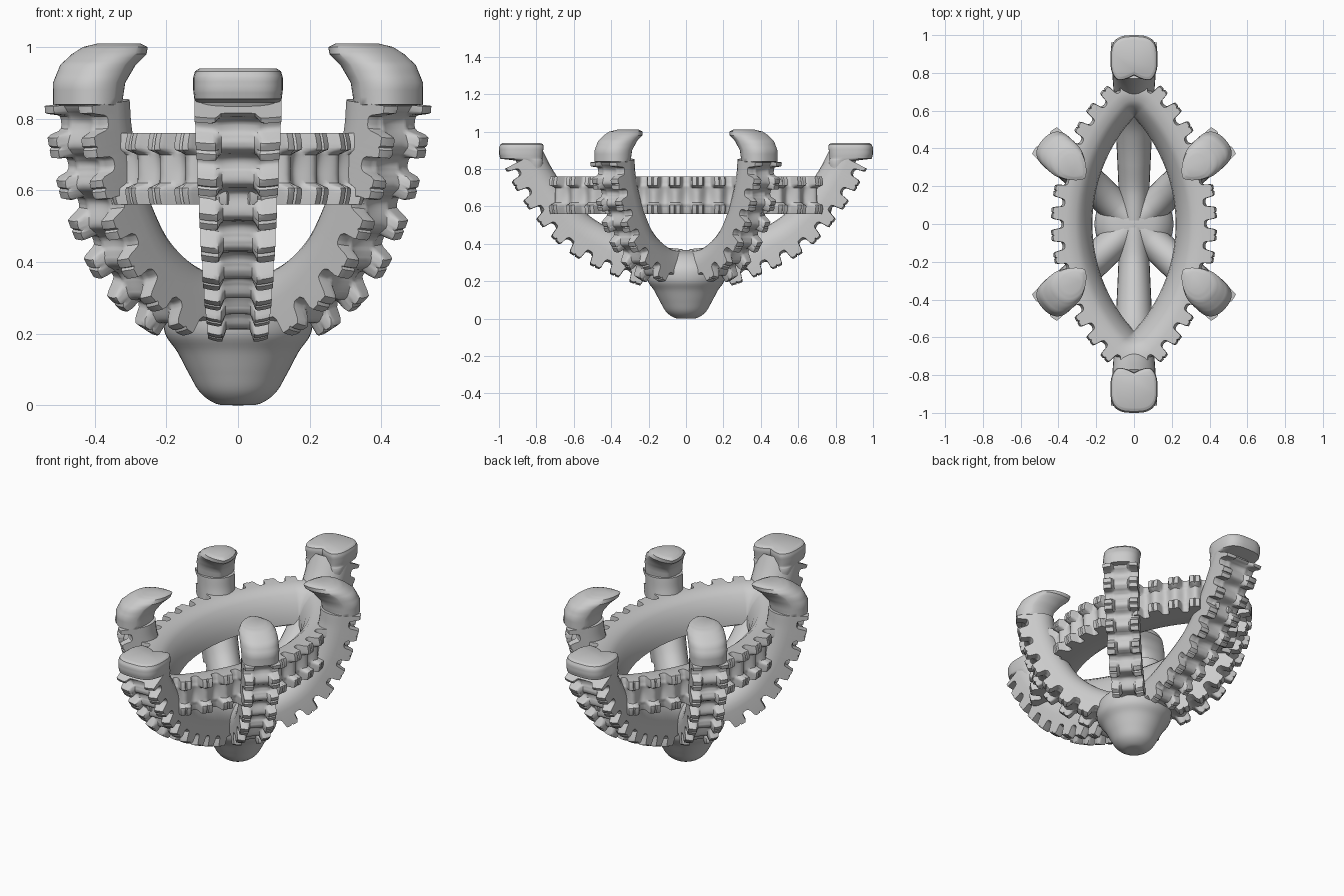
import bpy
import math
from mathutils import Vector

if "Cube" in bpy.data.objects:
    bpy.data.objects.remove(bpy.data.objects["Cube"])

PITCH = 0.11
STEPS = 22
# positions across the toothed outer face (clustered at the channel edges)
ACROSS = [1, .96, .85, .7, .6, .53, .46, .39, .3, .15, 0,
          -.15, -.3, -.39, -.46, -.53, -.6, -.7, -.85, -.96, -1]


def make(name, verts, faces, angle=35):
    me = bpy.data.meshes.new(name)
    me.from_pydata([tuple(v) for v in verts], [], faces)
    ob = bpy.data.objects.new(name, me)
    bpy.context.collection.objects.link(ob)
    bpy.ops.object.select_all(action='DESELECT')
    ob.select_set(True)
    bpy.context.view_layer.objects.active = ob
    bpy.ops.object.mode_set(mode='EDIT')
    bpy.ops.mesh.select_all(action='SELECT')
    bpy.ops.mesh.normals_make_consistent(inside=False)
    bpy.ops.object.mode_set(mode='OBJECT')
    bpy.ops.object.shade_smooth_by_angle(angle=math.radians(angle))
    return ob


def loft(name, rings, closed=False):
    n, m = len(rings[0]), len(rings)
    verts = [p for r in rings for p in r]
    faces = []
    for i in range(m if closed else m - 1):
        a, b = i * n, ((i + 1) % m) * n
        for j in range(n):
            k = (j + 1) % n
            faces.append((a + j, a + k, b + k, b + j))
    if not closed:
        faces += [tuple(range(n))[::-1], tuple(range((m - 1) * n, m * n))]
    return make(name, verts, faces)


def cut_depth(phase, v):
    # U-shaped side scallops, a shallow slit in every tooth, a scooped stone channel
    d = abs(phase % 1 - .5)
    u = max(0, 1 - (d / .23) ** 4) ** .5
    tooth = .058 * u + (.007 if d > .47 else 0)
    swell = .5 + .5 * math.cos(2 * math.pi * d)
    scoop = .03 + .032 * swell * (1 - v * v)
    edge = .38 + .1 * swell
    f = min(1, max(0, (abs(v) - edge) / .12))
    return tooth * f + scoop * (1 - f)


def section(pos, out, side, w, t, inner, phase, toothed):
    pts = []
    for v in ACROSS:
        e = t - .01 * v ** 4 - (cut_depth(phase, v) if toothed else 0)
        pts.append(pos + side * (w * v) + out * e)
    for v, e in inner:
        pts.append(pos + side * (w * v) + out * e)
    return pts


def spline(points, sub=40):
    P = [Vector(p) for p in points]
    P = [2 * P[0] - P[1]] + P + [2 * P[-1] - P[-2]]
    res = []
    for i in range(1, len(P) - 2):
        a, b, c, d = P[i - 1:i + 3]
        for k in range(sub):
            t = k / sub
            res.append(.5 * (2 * b + (c - a) * t + (2 * a - 5 * b + 4 * c - d) * t * t
                             + (3 * b - a - 3 * c + d) * t ** 3))
    return res + [P[-2]]


def resample(pts, step):
    out, acc = [pts[0]], 0
    for a, b in zip(pts, pts[1:]):
        acc += (b - a).length
        if acc >= step:
            out.append(b)
            acc -= step
    return out


def prong(name, azimuth, path, w0, w1, t, start):
    rad = Vector((math.cos(azimuth), math.sin(azimuth), 0))
    side = Vector((-rad.y, rad.x, 0))
    up = Vector((0, 0, 1))
    pts = resample(spline(path), PITCH / STEPS)
    rings = []
    n = len(pts)
    for i, p in enumerate(pts):
        tan = (pts[min(i + 4, n - 1)] - pts[max(i - 4, 0)]).normalized()
        out = rad * tan.y - up * tan.x
        w = w0 + (w1 - w0) * i / n
        toothed = p.x > start
        inner = [(-math.cos(a), -t * math.sin(a)) for a in
                 [math.pi * k / 12 for k in range(13)]]
        rings.append(section(rad * p.x + up * p.y, out, side, w,
                             t if toothed else t - .05, inner, (n - i) / STEPS, toothed))
    loft(name, rings)


def subdivide(rows):
    out = []
    for a, b in zip(rows, rows[1:]):
        out += [[x + (y - x) * k / 3 for x, y in zip(a, b)] for k in range(3)]
    return out + [rows[-1]]


def prong_head(name, azimuth, slices, p_in, p_out, groove, wide_at):
    # horizontal slices: z, inner radius, outer radius, half width
    rad = Vector((math.cos(azimuth), math.sin(azimuth), 0))
    side = Vector((-rad.y, rad.x, 0))
    rings = []
    for z, r0, r1, w in subdivide(slices):
        mid = r0 + (r1 - r0) * wide_at
        ring = []
        for k in range(40):
            th = 2 * math.pi * k / 40
            c, s = math.cos(th), math.sin(th)
            p = p_out if c > 0 else p_in
            e = math.copysign(abs(c) ** (2 / p), c) * (r1 - mid if c > 0 else mid - r0)
            v = math.copysign(abs(s) ** (2 / p), s)
            if c < 0:
                e += groove * max(0, 1 - abs(v) * 1.4)
            ring.append(rad * (mid + e) + side * (w * v) + Vector((0, 0, z)))
        rings.append(ring)
    loft(name, rings)


# end prongs, on the long axis
END_PATH = [(.03, .26), (.2, .28), (.35, .335), (.47, .39), (.57, .45), (.655, .53),
            (.74, .635), (.815, .75), (.87, .855)]
END_HEAD = [(.72, .765, .82, .09), (.77, .757, .87, .105), (.845, .752, .91, .118),
            (.855, .75, .993, .122), (.88, .747, 1, .125), (.915, .742, 1, .125),
            (.932, .745, .992, .12), (.94, .765, .975, .108)]
for label, az in (("back", 90), ("front", -90)):
    prong(label + "_prong", math.radians(az), END_PATH, .075, .122, .112, .21)
    prong_head(label + "_prong_head", math.radians(az), END_HEAD, 2.8, 3, .045, .5)

# four side prongs with hooked, pointed claws
SIDE_PATH = [(.03, .255), (.15, .268), (.27, .318), (.38, .405), (.462, .53), (.512, .65),
             (.542, .76), (.552, .845)]
SIDE_HEAD = [(.77, .455, .57, .07), (.83, .458, .59, .085), (.84, .46, .658, .1),
             (.9, .447, .658, .103), (.95, .405, .632, .103), (.98, .362, .59, .1),
             (1.0, .355, .555, .085), (1.01, .38, .51, .055)]
for sx in (1, -1):
    for sy in (1, -1):
        az = math.atan2(sy * math.sin(math.radians(43)), sx * math.cos(math.radians(43)))
        label = ("back" if sy > 0 else "front") + ("_right" if sx > 0 else "_left")
        prong(label + "_prong", az, SIDE_PATH, .085, .097, .106, .17)
        prong_head(label + "_prong_head", az, SIDE_HEAD, 1.45, 2.4, 0, .55)

# pointed oval ring: two arcs joined by rounded tips
HX, HY = .22, .565
R = (HX * HX + HY * HY) / (2 * HX)
CX = R - HX
HALF = math.asin(HY / R)
D = .11
RIM = 2 * D
arc_len, tip_len = 2 * HALF * (R + RIM), (math.pi - 2 * HALF) * RIM
total = 2 * (arc_len + tip_len)
TEETH = 32
count = TEETH * STEPS
ring_inner = [(-1, .0), (-1, -.085), (-.85, -.11), (-.4, -.104), (.2, -.08), (.65, -.05),
              (.9, -.02), (1, .03)]
rings = []
for i in range(count):
    s = total * i / count
    flip = 1
    if s >= total / 2:
        s -= total / 2
        flip = -1
    if s < arc_len:
        a = -HALF + s / (R + RIM)
        base = Vector((-CX + R * math.cos(a), R * math.sin(a), 0))
    else:
        a = HALF + (s - arc_len) / RIM
        base = Vector((0, HY, 0))
    out = Vector((math.cos(a), math.sin(a), 0)) * flip
    pos = base * flip + out * D + Vector((0, 0, .66))
    rings.append(section(pos, out, Vector((0, 0, 1)), .1, D, ring_inner, i / STEPS, True))
loft("setting_ring", rings, closed=True)

# rounded base bulb
profile = spline([(.012, 0), (.06, .004), (.105, .035), (.138, .09), (.17, .15),
                  (.205, .205), (.2, .28), (.13, .345), (.01, .367)], 5)
loft("base_bulb", [[Vector((p.x * math.cos(2 * math.pi * k / 48),
                            p.x * math.sin(2 * math.pi * k / 48), max(0, p.y)))
                    for k in range(48)] for p in profile])
